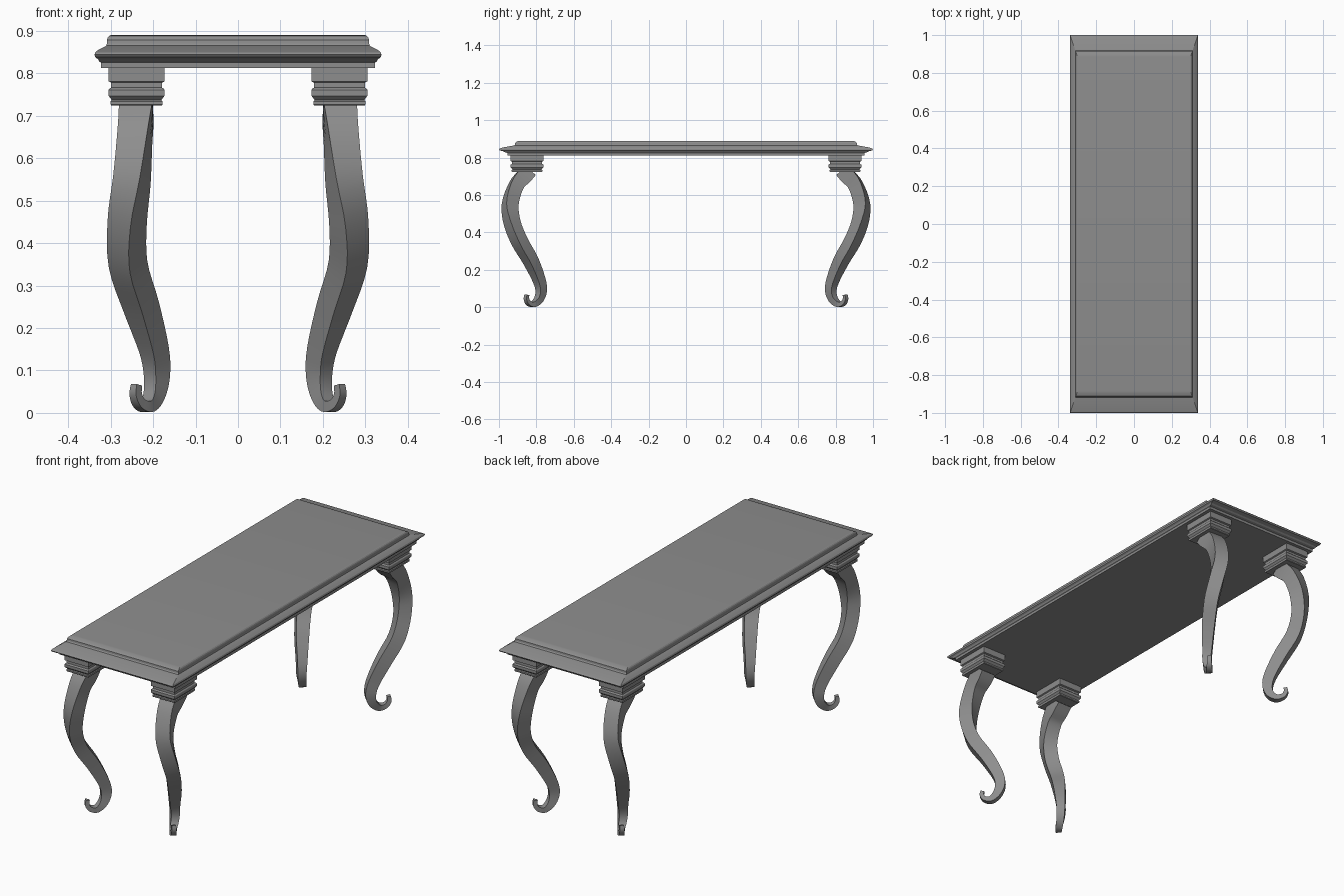
import bpy, bmesh, math
from mathutils import Vector

if "Cube" in bpy.data.objects:
    bpy.data.objects.remove(bpy.data.objects["Cube"])

# Dark grey finish
finish = bpy.data.materials.new("dark_grey")
finish.diffuse_color = (.27, .27, .27, 1)
finish.use_nodes = True
finish.node_tree.nodes["Principled BSDF"].inputs["Base Color"].default_value = finish.diffuse_color


def make_object(name, rings, mirror=False, angle=15):
    """Skin a stack of four-cornered rings into a closed solid."""
    bm = bmesh.new()
    loops = [[bm.verts.new(p) for p in ring] for ring in rings]
    for lo, hi in zip(loops, loops[1:]):
        for i in range(4):
            j = (i + 1) % 4
            bm.faces.new((lo[i], lo[j], hi[j], hi[i]))
    bm.faces.new(loops[0][::-1])
    bm.faces.new(loops[-1])
    bmesh.ops.recalc_face_normals(bm, faces=bm.faces)
    me = bpy.data.meshes.new(name)
    bm.to_mesh(me)
    bm.free()
    me.materials.append(finish)
    ob = bpy.data.objects.new(name, me)
    bpy.context.collection.objects.link(ob)
    if mirror:
        mod = ob.modifiers.new("four_corners", 'MIRROR')
        mod.use_axis = (True, True, False)
        mod.use_mirror_merge = False
    bpy.ops.object.select_all(action='DESELECT')
    ob.select_set(True)
    bpy.context.view_layer.objects.active = ob
    bpy.ops.object.shade_smooth_by_angle(angle=math.radians(angle))
    return ob


def moulding(cx, cy, hx, hy, profile):
    """Rectangular rings from (scale, z) pairs."""
    return [[(cx + sx * hx * s, cy + sy * hy * s, z)
             for sx, sy in ((-1, -1), (1, -1), (1, 1), (-1, 1))]
            for s, z in profile]


# Moulded table top
top_profile = [(.955, .812), (.955, .825), (.968, .828), (.975, .833), (.995, .838),
               (1, .844), (.995, .849), (.975, .855), (.918, .865), (.914, .870),
               (.913, .879), (.907, .885), (.895, .889), (.885, .890)]
make_object("table_top", moulding(0, 0, .338, 1.0, top_profile))

# Stepped blocks on top of the legs
cap_profile = [(.90, .724), (.93, .727), (.93, .734), (.88, .737), (.93, .741),
               (1, .747), (1, .761), (.97, .764), (.91, .766), (.91, .778),
               (1, .781), (1, .815)]
make_object("leg_blocks", moulding(-.239, -.85, .066, .088, cap_profile), True)

# Cabriole legs: x, y, z, half depth, half width, twist in degrees
stations = [
    (-.240, -.838, .735, .045, .040, 0),
    (-.240, -.866, .700, .042, .039, 3),
    (-.243, -.908, .650, .036, .036, 10),
    (-.250, -.940, .550, .035, .034, 22),
    (-.261, -.929, .450, .032, .034, 38),
    (-.259, -.889, .350, .032, .033, 45),
    (-.228, -.831, .250, .031, .030, 45),
    (-.198, -.787, .150, .027, .023, 45),
    (-.191, -.774, .090, .024, .020, 45),
    (-.197, -.787, .043, .019, .018, 45),
    (-.212, -.817, .016, .014, .016, 45),
    (-.232, -.842, .022, .011, .013, 45),
    (-.241, -.853, .044, .010, .011, 45),
    (-.239, -.851, .066, .009, .010, 45),
]


def spline(pts, steps):
    """Catmull-Rom through all station values."""
    pts = [Vector(p) for p in pts]
    ext = [2 * pts[0] - pts[1]] + pts + [2 * pts[-1] - pts[-2]]
    out = []
    for a, b, c, d in zip(ext, ext[1:], ext[2:], ext[3:]):
        for k in range(steps):
            t = k / steps
            out.append(.5 * (2 * b + (c - a) * t + (2 * a - 5 * b + 4 * c - d) * t * t
                             + (3 * b - a - 3 * c + d) * t ** 3))
    return out + [pts[-1]]


path = spline(stations, 4)
rings = []
for i, s in enumerate(path):
    p = Vector(s[:3])
    tangent = Vector(path[min(i + 1, len(path) - 1)][:3]) - Vector(path[max(i - 1, 0)][:3])
    tangent.normalize()
    phi = math.radians(s[5])
    side = Vector((math.cos(phi), -math.sin(phi), 0))
    side = (side - side.dot(tangent) * tangent).normalized()
    out = tangent.cross(side)
    rings.append([p + u * s[3] * out + v * s[4] * side
                  for u, v in ((1, -1), (1, 1), (-1, 1), (-1, -1))])
make_object("curved_legs", rings, True, 28)
